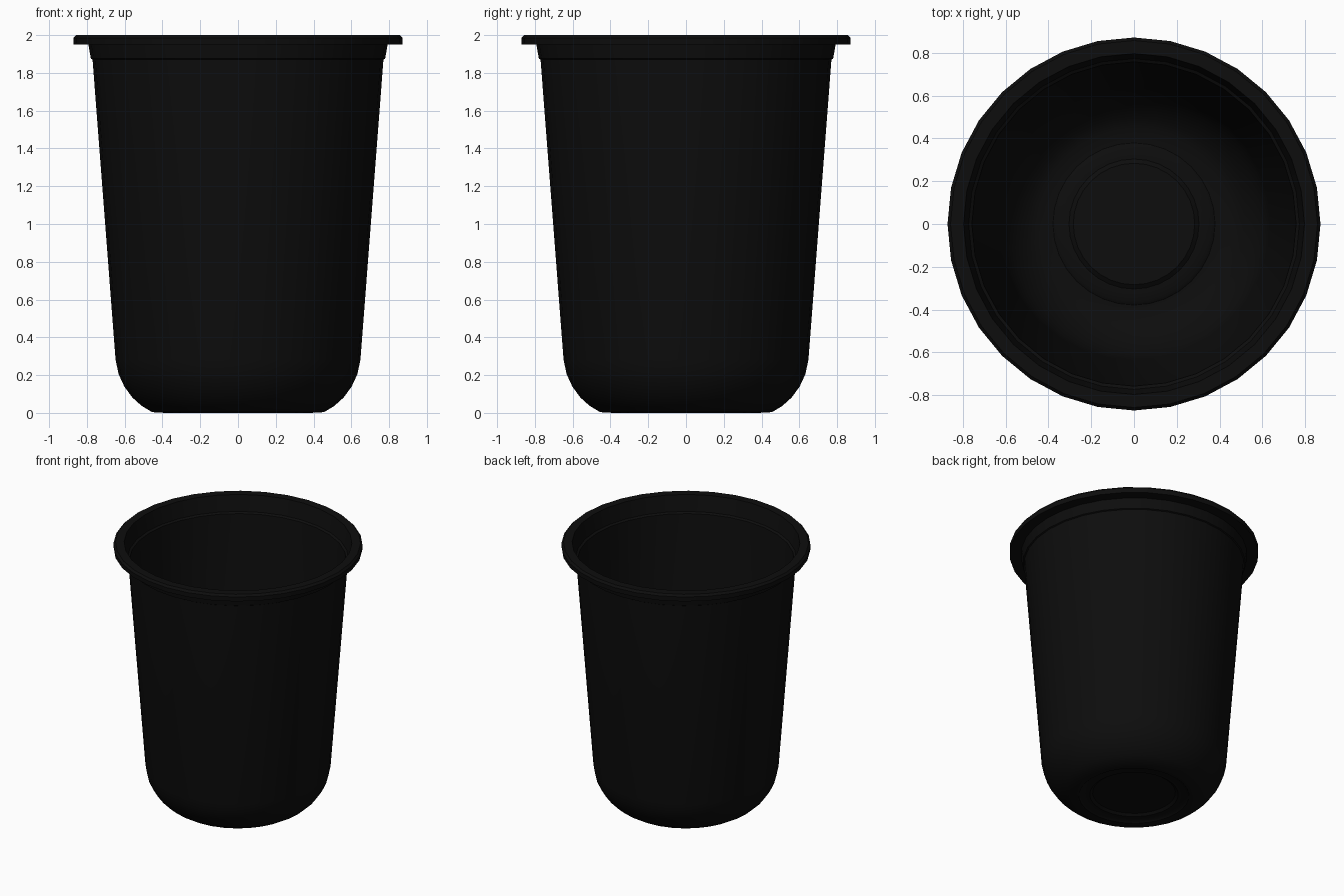
import bpy, bmesh, math

if "Cube" in bpy.data.objects:
    bpy.data.objects.remove(bpy.data.objects["Cube"])

SIDES = 32
WALL = 0.012

black = bpy.data.materials.new("black plastic")
black.diffuse_color = (0.004, 0.004, 0.004, 1)
black.use_nodes = True
black.node_tree.nodes["Principled BSDF"].inputs["Base Color"].default_value = black.diffuse_color


def lathe(name, profile, mat):
    """Spin a (radius, z) profile around z; radius 0 becomes a pole."""
    bm = bmesh.new()
    rings = []
    for r, z in profile:
        if r == 0:
            rings.append([bm.verts.new((0, 0, z))] * SIDES)
        else:
            rings.append([bm.verts.new((r * math.cos(2 * math.pi * i / SIDES),
                                        r * math.sin(2 * math.pi * i / SIDES), z))
                          for i in range(SIDES)])
    for a, b in zip(rings, rings[1:]):
        for i in range(SIDES):
            j = (i + 1) % SIDES
            bm.faces.new(list(dict.fromkeys((a[i], a[j], b[j], b[i]))))
    bmesh.ops.recalc_face_normals(bm, faces=bm.faces)
    me = bpy.data.meshes.new(name)
    bm.to_mesh(me)
    bm.free()
    me.materials.append(mat)
    ob = bpy.data.objects.new(name, me)
    bpy.context.collection.objects.link(ob)
    bpy.context.view_layer.objects.active = ob
    ob.select_set(True)
    bpy.ops.object.shade_smooth_by_angle(angle=math.radians(35))
    ob.select_set(False)
    return ob


# outer skin: raised base centre, foot ring, rounded corner, tapered wall, neck
base = [(0, 0.025), (0.29, 0.025), (0.31, 0.01), (0.37, 0.01), (0.385, 0.0), (0.455, 0.004)]
corner = [(0.51, 0.037), (0.56, 0.082), (0.602, 0.14), (0.632, 0.205), (0.648, 0.28)]
wall = [(0.770, 1.87), (0.779, 1.875), (0.792, 1.95)]
# flat lip with a softened top edge
lip = [(0.87, 1.95), (0.872, 1.985), (0.858, 2.0), (0.797, 2.0)]
# inner skin follows the outer one at wall thickness
inner = [(0.779 - WALL + 0.006, 1.88), (0.770 - WALL, 1.87)]
inner += [(r - WALL, z + WALL * 0.4) for r, z in reversed(corner)]
inner += [(r - WALL * 0.5 if r else 0, z + WALL) for r, z in reversed(base)]

lathe("cup", base + corner + wall + lip + inner, black)
